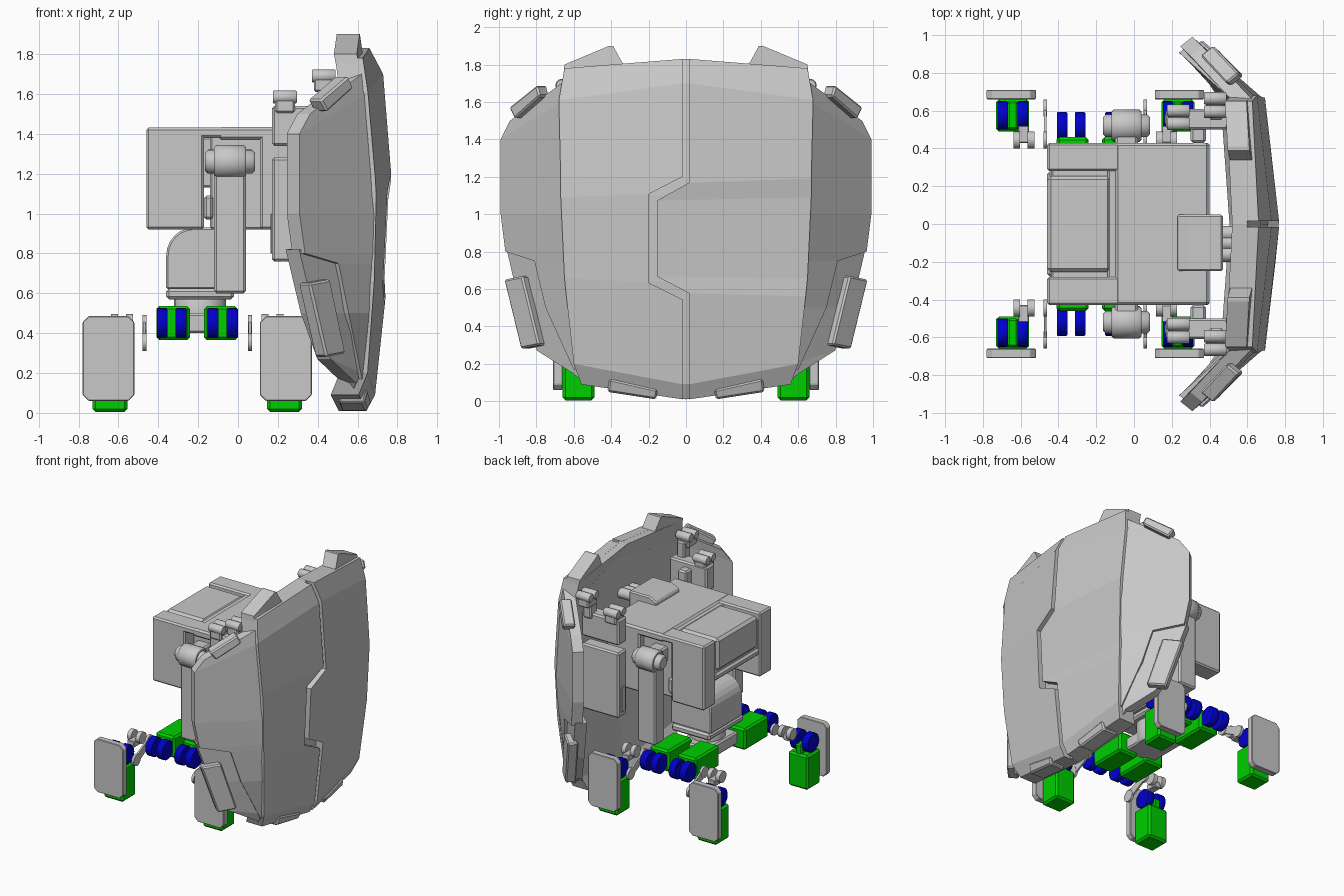
import bpy, bmesh, math
from mathutils import Vector

cube = bpy.data.objects.get("Cube")
if cube:
    bpy.data.objects.remove(cube, do_unlink=True)


def material(name, rgb):
    m = bpy.data.materials.new(name)
    m.use_nodes = True
    m.diffuse_color = (*rgb, 1)
    m.node_tree.nodes["Principled BSDF"].inputs["Base Color"].default_value = (*rgb, 1)
    return m


GREY = material("armour grey", (.58, .58, .58))
GREEN = material("joint green", (0, .62, 0))
BLUE = material("joint blue", (0, 0, .6))


def finish(name, bm, mat, bevel=0):
    bmesh.ops.recalc_face_normals(bm, faces=bm.faces)
    mesh = bpy.data.meshes.new(name)
    bm.to_mesh(mesh)
    bm.free()
    mesh.materials.append(mat)
    ob = bpy.data.objects.new(name, mesh)
    bpy.context.collection.objects.link(ob)
    if bevel:
        mod = ob.modifiers.new("edge", "BEVEL")
        mod.width, mod.segments = bevel, 1
        mod.limit_method = "ANGLE"
        mod.angle_limit = math.radians(40)
    return ob


def box(name, x, y, z, mat=GREY, bevel=.012):
    bm = bmesh.new()
    bmesh.ops.create_cube(bm, size=1)
    for v in bm.verts:
        v.co = Vector([(r[0] + r[1]) / 2 + c * (r[1] - r[0]) for r, c in zip((x, y, z), v.co)])
    return finish(name, bm, mat, bevel)


def prism(name, profile, y0, y1, mat=GREY, bevel=.01):
    """Side outline in x and z, extruded along y."""
    bm = bmesh.new()
    face = bm.faces.new([bm.verts.new((x, y0, z)) for x, z in profile])
    new = bmesh.ops.extrude_face_region(bm, geom=[face])["geom"]
    bm.faces.new([bm.verts.new((x, y0, z)) for x, z in reversed(profile)]) if not face.is_valid else None
    bmesh.ops.translate(bm, vec=(0, y1 - y0, 0), verts=[v for v in new if isinstance(v, bmesh.types.BMVert)])
    return finish(name, bm, mat, bevel)


def chamfered(x, z, c):
    """Rectangle outline with cut corners."""
    return [(x[0] + c, z[0]), (x[1] - c, z[0]), (x[1], z[0] + c), (x[1], z[1] - c),
            (x[1] - c, z[1]), (x[0] + c, z[1]), (x[0], z[1] - c), (x[0], z[0] + c)]


def cylinder(name, centre, radius, length, axis="x", mat=GREY, bevel=0):
    bm = bmesh.new()
    bmesh.ops.create_cone(bm, cap_ends=True, segments=24, radius1=radius, radius2=radius, depth=length)
    ob = finish(name, bm, mat, bevel)
    ob.rotation_euler = {"x": (0, math.pi / 2, 0), "z": (0, 0, 0)}[axis]
    ob.location = centre
    for p in ob.data.polygons:
        p.use_smooth = len(p.vertices) == 4
    return ob


def interp(points, z):
    if z <= points[0][0]:
        return points[0][1]
    for (a, u), (b, v) in zip(points, points[1:]):
        if z <= b:
            return u + (v - u) * (z - a) / (b - a)
    return points[-1][1]


# Shield curvature: middle line and the seam between centre and wing
MID = [(0, .64), (.09, .69), (.8, .765), (1.2, .77), (1.7, .73), (1.83, .66)]
SEAM = [(.1, .59), (.2, .645), (1, .71), (1.6, .675), (1.8, .62)]
SEAM_Y, TIP_X = .66, .32


def shield_x(y, z):
    a, s = abs(y), interp(SEAM, z)
    if a <= SEAM_Y:
        return interp(MID, z) + (s - interp(MID, z)) * a / SEAM_Y
    return s + (TIP_X - s) * (a - SEAM_Y) / (1 - SEAM_Y)


def strip(name, rows, side, offset, thick, out=(1, 0), bevel=0):
    """Curved plate following the shield; each row is y, z, y, z."""
    bm = bmesh.new()

    def layer(shift):
        return [[bm.verts.new((shield_x(y, z) + out[0] * shift, side * (y + out[1] * shift), z))
                 for y, z in ((r[0], r[1]), (r[2], r[3]))] for r in rows]
    front, back = layer(offset), layer(offset - thick)
    for i in range(len(rows) - 1):
        for g in (front, back):
            bm.faces.new((g[i][0], g[i][1], g[i + 1][1], g[i + 1][0]))
        for k in (0, 1):
            bm.faces.new((front[i][k], front[i + 1][k], back[i + 1][k], back[i][k]))
    for i in (0, -1):
        bm.faces.new((front[i][0], front[i][1], back[i][1], back[i][0]))
    return finish(name, bm, GREY, bevel)


WING = (.75, .6)
for side, tag in ((1, "back"), (-1, "front")):
    # Centre halves meeting at a zigzag groove
    g, j = .016, .022 - side * .177
    d = .017 * side
    edges = [(g, 1.83, .65, 1.78), (g, 1.70, .68, 1.61), (g, 1.185 - d, .67, 1.19), (j, 1.09 - d, .67, 1.09),
             (j, .65 + d, .65, .66), (g, .56 + d, .64, .56), (g, .09, .60, .2), (g, .01, .56, .09)]
    strip("shield_centre_" + tag, edges, side, 0, .08)
    strip("shield_lining_" + tag, [(0, b, c, e) for a, b, c, e in edges], side, -.06, .08)
    strip("shield_crest_" + tag, [(.39, 1.9, .41, 1.9), (.33, 1.79, .65, 1.8), (.33, 1.6, .67, 1.6)],
          side, -.025, .115)
    # Wings with an under layer and raised tabs
    strip("shield_wing_" + tag, [(.66, 1.71, .95, 1.5), (.68, 1.6, 1, 1.4), (.67, 1, 1, 1), (.66, .8, .975, .8),
                                 (.655, .75, .82, .75), (.64, .5, .76, .5), (.59, .17, .61, .17)],
          side, -.015, .085, WING)
    strip("wing_under_layer_" + tag, [(.68, .85, .985, .82), (.65, .5, .91, .5), (.6, .2, .82, .27),
                                      (.57, .1, .63, .15)], side, -.04, .09, WING)
    strip("wing_lower_tab_" + tag, [(.87, .67, .97, .65), (.78, .3, .88, .28)], side, .01, .08, WING, .01)
    strip("wing_upper_tab_" + tag, [(.78, 1.69, .93, 1.57), (.765, 1.63, .90, 1.51)], side, .03, .09, WING, .01)
    strip("shield_bottom_tab_" + tag, [(.15, .06, .41, .12), (.16, .01, .42, .05)], side, .015, .13, (1, 0), .01)

    def span(a, b):
        return sorted((side * a, side * b))

    # Equipment on the inside of the shield
    box("inner_case_" + tag, (.17, .5), span(.5, .61), (.76, 1.28))
    box("inner_case_handle_" + tag, (.162, .18), span(.53, .58), (.8, 1.0), bevel=.005)
    box("inner_rack_" + tag, (.17, .5), span(.5, .61), (1.34, 1.54))
    box("rack_bracket_" + tag, (.3, .38), span(.43, .52), (1.36, 1.5))
    for x, y, z in ((.235, .565, 1.585), (.43, .63, 1.69)):
        for shift in (-.035, .035):
            cylinder("clip_roller_" + tag, (x, side * (y + shift), z), .033, .12, bevel=.005)
        box("clip_block_" + tag, (x - .05, x + .05), span(y - .06, y + .06), (z - .08, z - .005), bevel=.01)
    box("rack_strut_" + tag, (.4, .47), span(.55, .63), (1.5, 1.66), bevel=.01)

    # Body sides and swinging arms
    box("body_rear_panel_" + tag, (-.46, -.17), span(.28, .43), (.92, 1.42))
    box("body_front_panel_" + tag, (.11, .4), span(.28, .43), (.92, 1.42))
    box("body_side_beam_" + tag, (-.46, .12), span(.28, .43), (1.38, 1.432))
    box("arm_" + tag, (-.12, .04), span(.44, .56), (.6, 1.22))
    cylinder("shoulder_drum_" + tag, (-.04, side * .52, 1.26), .085, .16, bevel=.012)
    cylinder("shoulder_pin_" + tag, (-.04, side * .52, 1.26), .06, .25, bevel=.015)
    box("shoulder_mount_" + tag, (-.1, .02), span(.36, .48), (1.2, 1.32))
    box("side_latch_" + tag, (-.17, -.125), span(.37, .41), (.97, 1.09))

    # Legs, mirrored about the hip centre
    for d, end in ((-1, "right"), (1, "left")):
        part = tag + "_" + end

        def xs(a, b):
            return sorted((-.205 + d * a, -.205 + d * b))
        box("hip_block_" + part, xs(.035, .205), span(.16, .46), (.365, .535), GREEN, .015)
        for a in (.08, .175):
            cylinder("hip_disc_" + part, (-.205 + d * a, side * .518, .45), .075, .055, mat=BLUE, bevel=.005)
        for y, z in ((.445, .445), (.615, .355)):
            cylinder("link_disc_" + part, (-.205 + d * .265, side * y, z), .045, .02)
        link = box("link_bar_" + part, (-.007, .007), (-.09, .09), (-.03, .03), bevel=0)
        link.location = (-.205 + d * .265, side * .53, .4)
        link.rotation_euler.x = -side * .49
        for a in (.34, .415):
            cylinder("knee_disc_" + part, (-.205 + d * a, side * .445, .45), .045, .035)
        box("knee_bar_" + part, xs(.35, .41), span(.43, .52), (.39, .44), bevel=.005)
        for a in (.385, .49):
            cylinder("ankle_disc_" + part, (-.205 + d * a, side * .575, .355), .075, .055, mat=BLUE, bevel=.005)
        box("ankle_web_" + part, xs(.41, .465), span(.5, .65), (.2, .35), GREEN, .01)
        box("foot_" + part, xs(.35, .525), span(.49, .66), (.005, .28), GREEN, .015)
        prism("foot_shield_" + part, chamfered(xs(.315, .575), (.06, .485), .03), *span(.66, .71), bevel=.004)

# Body core with an inset rear hatch
box("body_core", (-.14, .4), (-.37, .37), (.92, 1.42), bevel=.01)
box("body_roof", (-.1, .4), (-.43, .43), (1.37, 1.434), bevel=.015)
box("rear_hatch", (-.46, -.12), (-.255, .255), (1.17, 1.425), bevel=.02)
box("rear_hatch_frame", (-.44, -.1), (-.29, .29), (1.13, 1.385), bevel=.01)
box("rear_ledge", (-.46, -.36), (-.28, .28), (1.1, 1.155), bevel=.015)

# Bracket joining body and shield
prism("shield_bracket", [(.23, 1.42), (.23, 1.46), (.29, 1.49), (.47, 1.49), (.47, 1.32), (.38, 1.32)], -.25, .05)
for y in (-.05, -.1, -.16):
    cylinder("bracket_pin", (.55, y, 1.4), .04, .26)

# Rounded waist, collar and pelvis
arc = [(-.22 + .14 * math.cos(t), .79 + .14 * math.sin(t))
       for t in (math.pi - i * math.pi / 12 for i in range(7))]
prism("waist", [(-.36, .62)] + arc + [(.0, .93), (.0, .62)], -.2, .2)
box("waist_collar", (-.36, -.02), (-.22, .22), (.57, .625), bevel=.015)
cylinder("waist_pivot", (-.19, 0, .5), .13, .2, "z", bevel=.01)
box("pelvis", (-.34, -.07), (-.2, .2), (.4, .5))
